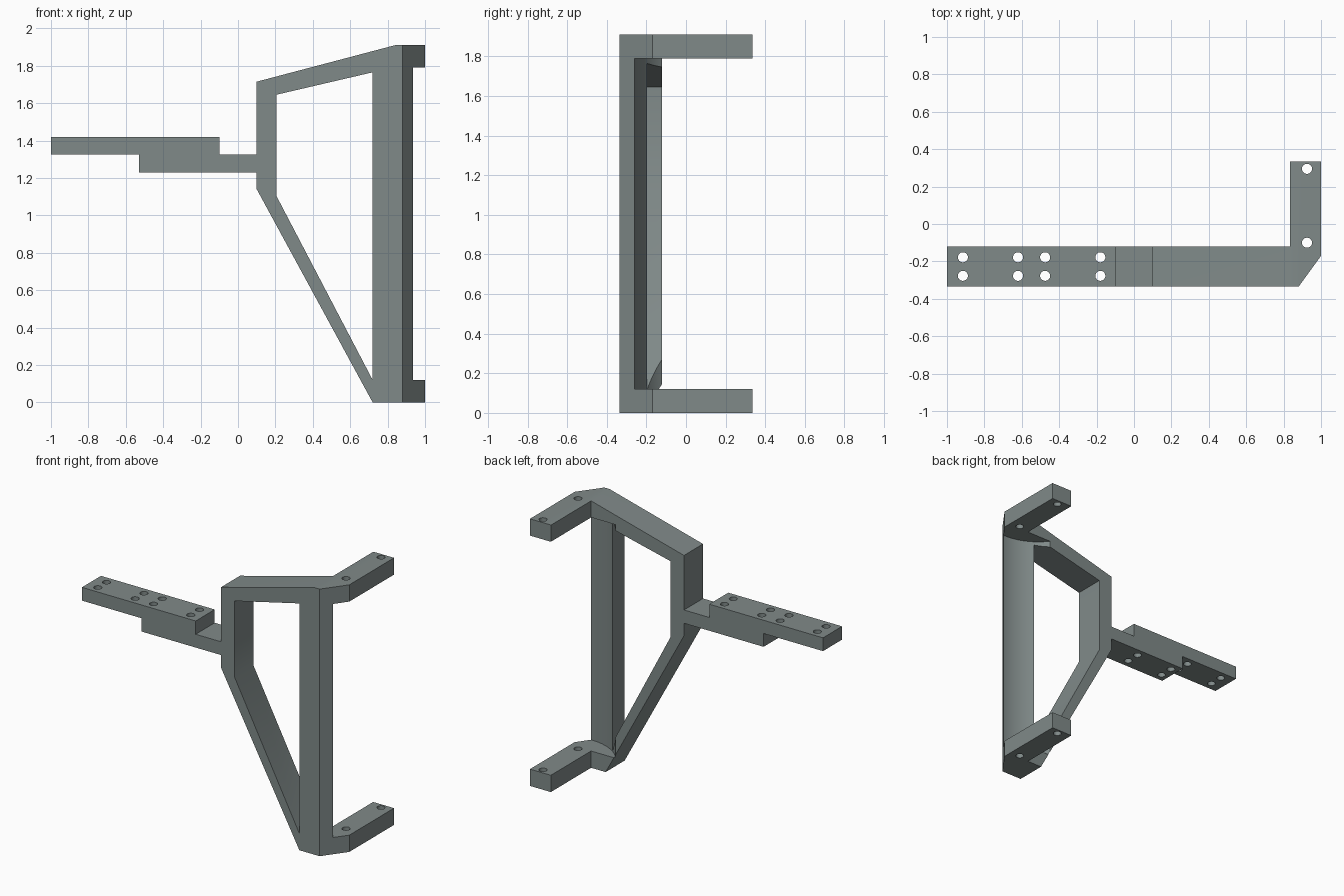
import bpy, bmesh
from mathutils import Vector

if "Cube" in bpy.data.objects:
    bpy.data.objects.remove(bpy.data.objects["Cube"])


def prism(name, outline, direction, start, end):
    """Extrude an outline along y (points are x, z) or along z (points are x, y)."""
    bm = bmesh.new()
    def at(p, d):
        return (p[0], d, p[1]) if direction == "y" else (p[0], p[1], d)
    face = bm.faces.new([bm.verts.new(at(p, start)) for p in outline])
    offset = Vector(at((0, 0), end - start))
    grown = bmesh.ops.extrude_face_region(bm, geom=[face])["geom"]
    bmesh.ops.translate(bm, vec=offset, verts=[v for v in grown if isinstance(v, bmesh.types.BMVert)])
    bmesh.ops.recalc_face_normals(bm, faces=bm.faces)
    mesh = bpy.data.meshes.new(name)
    bm.to_mesh(mesh)
    bm.free()
    obj = bpy.data.objects.new(name, mesh)
    bpy.context.collection.objects.link(obj)
    return obj


def cylinder(name, x, y, radius, low, high, sides):
    bpy.ops.mesh.primitive_cylinder_add(vertices=sides, radius=radius, depth=high - low,
                                        location=(x, y, (low + high) / 2))
    bpy.context.object.name = name
    return bpy.context.object


def combine(target, tool, operation):
    """Apply a boolean and discard the tool."""
    mod = target.modifiers.new(operation, "BOOLEAN")
    mod.operation, mod.solver, mod.object = operation, "EXACT", tool
    bpy.context.view_layer.objects.active = target
    bpy.ops.object.modifier_apply(modifier=mod.name)
    bpy.data.objects.remove(tool)


# Bracket body: front silhouette with stepped mounting bar and tapered frame
bracket = prism("bracket", [
    (-1, 1.325), (-0.53, 1.325), (-0.53, 1.23), (0.1, 1.23), (0.1, 1.14), (0.72, 0),
    (1, 0), (1, 1.91), (0.84, 1.91), (0.1, 1.715), (0.1, 1.325), (-0.1, 1.325),
    (-0.1, 1.42), (-1, 1.42)], "y", -0.336, 0.336)

# Plan shape: narrow bar turning into the clamp arms, with a chamfered corner
combine(bracket, prism("plan", [
    (-1.1, -0.335), (0.88, -0.335), (1, -0.17), (1, 0.335), (0.835, 0.335),
    (0.835, -0.12), (-1.1, -0.12)], "z", -0.1, 2), "INTERSECT")

# Window inside the frame
combine(bracket, prism("window", [
    (0.205, 1.105), (0.72, 0.12), (0.72, 1.765), (0.205, 1.645)], "y", -0.5, 0.5), "DIFFERENCE")

# Round clearance for a pole between the two arms
combine(bracket, cylinder("pole_clearance", 0.925, 0.0975, 0.358, 0.12, 1.79, 96), "DIFFERENCE")

# Bolt holes in the arms and the mounting bar
holes = [(0.925, 0.295), (0.925, -0.1)]
holes += [(x, y) for x in (-0.915, -0.62, -0.475, -0.18) for y in (-0.178, -0.277)]
for x, y in holes:
    combine(bracket, cylinder("bolt_hole", x, y, 0.027, -0.2, 2.1, 24), "DIFFERENCE")

# Grey finish
grey = bpy.data.materials.new("slate_grey")
grey.diffuse_color = (0.216, 0.254, 0.25, 1)
grey.use_nodes = True
grey.node_tree.nodes["Principled BSDF"].inputs["Base Color"].default_value = grey.diffuse_color
bracket.data.materials.clear()
bracket.data.materials.append(grey)
for poly in bracket.data.polygons:
    poly.material_index = 0

bpy.ops.object.select_all(action="DESELECT")
bracket.select_set(True)
bpy.context.view_layer.objects.active = bracket
bpy.ops.object.shade_smooth_by_angle()
